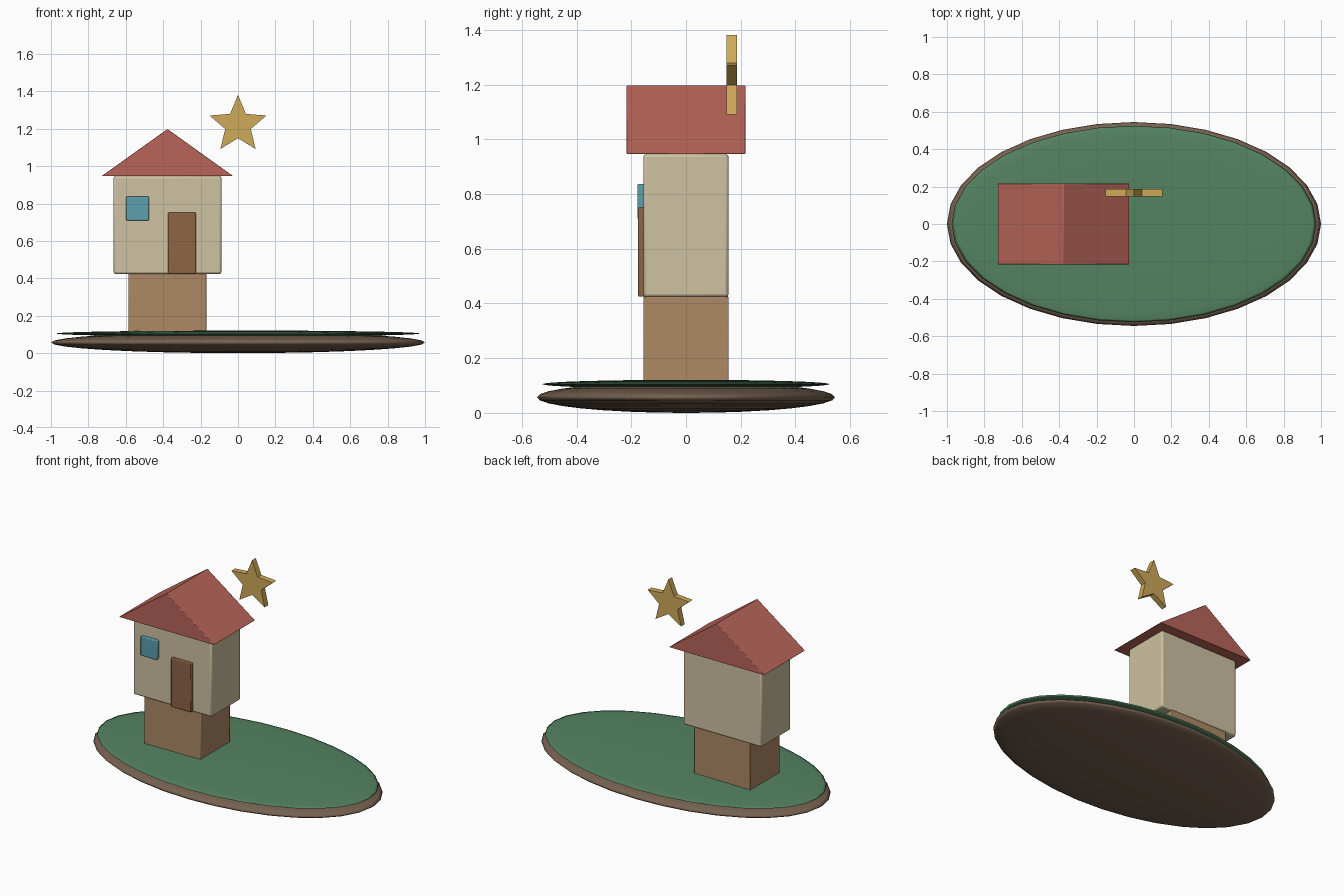
import bpy
import bmesh
from math import cos, sin, pi, radians

cube = bpy.data.objects.get("Cube")
if cube:
    bpy.data.objects.remove(cube, do_unlink=True)


def material(name, rgb):
    m = bpy.data.materials.new(name)
    m.use_nodes = True
    color = (*rgb, 1)
    m.diffuse_color = color
    m.node_tree.nodes["Principled BSDF"].inputs["Base Color"].default_value = color
    return m


EARTH = material("earth brown", (0.18, 0.12, 0.08))
GRASS = material("grass green", (0.09, 0.23, 0.12))
TIMBER = material("timber tan", (0.42, 0.25, 0.13))
WALL = material("wall cream", (0.62, 0.54, 0.36))
ROOF = material("roof red", (0.48, 0.13, 0.10))
DOOR = material("door brown", (0.27, 0.13, 0.06))
GLASS = material("window blue", (0.11, 0.35, 0.42))
GOLD = material("star gold", (0.62, 0.40, 0.10))


def add_object(name, bm, mat, bevel=0, angle=30):
    bmesh.ops.recalc_face_normals(bm, faces=bm.faces)
    mesh = bpy.data.meshes.new(name)
    bm.to_mesh(mesh)
    bm.free()
    mesh.materials.append(mat)
    obj = bpy.data.objects.new(name, mesh)
    bpy.context.collection.objects.link(obj)
    if bevel:
        mod = obj.modifiers.new("Bevel", "BEVEL")
        mod.width = bevel
        mod.segments = 2
    bpy.ops.object.select_all(action="DESELECT")
    obj.select_set(True)
    bpy.context.view_layer.objects.active = obj
    bpy.ops.object.shade_smooth_by_angle(angle=radians(angle))
    return obj


def disc(name, radii, z, mat):
    """Flattened sphere."""
    bm = bmesh.new()
    bmesh.ops.create_uvsphere(bm, u_segments=32, v_segments=16, radius=1)
    bmesh.ops.scale(bm, vec=radii, verts=bm.verts)
    bmesh.ops.translate(bm, vec=(0, 0, z), verts=bm.verts)
    add_object(name, bm, mat, angle=180)


def extruded(name, outline, y0, y1, mat, bevel=0):
    """Extrude an x-z outline from y0 to y1."""
    bm = bmesh.new()
    face = bm.faces.new([bm.verts.new((x, y0, z)) for x, z in outline])
    out = bmesh.ops.extrude_face_region(bm, geom=[face])
    moved = [v for v in out["geom"] if isinstance(v, bmesh.types.BMVert)]
    bmesh.ops.translate(bm, vec=(0, y1 - y0, 0), verts=moved)
    add_object(name, bm, mat, bevel)


def box(name, x0, x1, y0, y1, z0, z1, mat, bevel):
    extruded(name, [(x0, z0), (x1, z0), (x1, z1), (x0, z1)], y0, y1, mat, bevel)


# Island
disc("earth_base", (1.0, 0.545, 0.057), 0.057, EARTH)
disc("grass_top", (0.975, 0.525, 0.016), 0.105, GRASS)

# House
box("pedestal", -0.585, -0.168, -0.156, 0.156, 0.07, 0.425, TIMBER, 0.004)
box("house_walls", -0.666, -0.088, -0.156, 0.156, 0.423, 0.946, WALL, 0.011)
extruded("roof", [(-0.73, 0.946), (-0.025, 0.946), (-0.377, 1.198)],
         -0.217, 0.217, ROOF, 0.003)
box("door", -0.374, -0.225, -0.175, -0.14, 0.425, 0.752, DOOR, 0.005)
box("window", -0.598, -0.476, -0.178, -0.14, 0.709, 0.837, GLASS, 0.005)

# Floating star
star = []
for i in range(10):
    r = 0.072 if i % 2 else 0.16
    a = pi / 2 + i * pi / 5
    star.append((r * cos(a), 1.221 + r * sin(a)))
extruded("star", star, 0.148, 0.187, GOLD)
